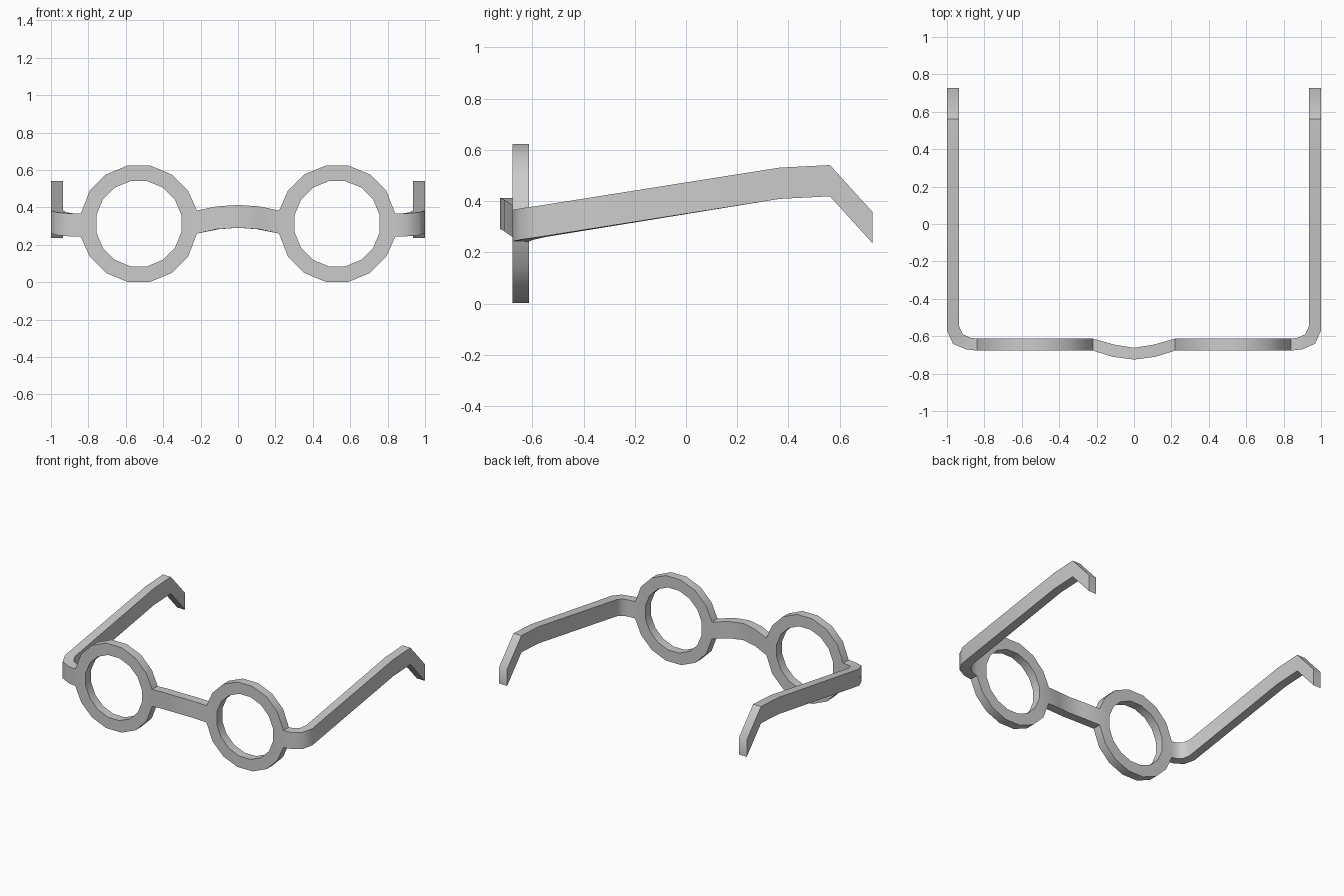
import bpy, bmesh
from math import pi, cos, sin, radians

if "Cube" in bpy.data.objects:
    bpy.data.objects.remove(bpy.data.objects["Cube"])

N = 16
CX, CZ = 0.53, 0.3125
R_OUT, R_IN = 0.3165, 0.232
FRONT, BACK = -0.677, -0.613
H = 0.061                      # half height of temple and bridge

bm = bmesh.new()

def ring_loop(r, y):
    return [bm.verts.new((CX + r * cos((2 * i - 1) * pi / N), y,
                          CZ + r * sin((2 * i - 1) * pi / N))) for i in range(N)]

def section(outer, inner, zc):
    """Vertical rectangle: outer-bottom, outer-top, inner-top, inner-bottom."""
    return [bm.verts.new((x, y, zc + dz)) for (x, y), dz in
            ((outer, -H), (outer, H), (inner, H), (inner, -H))]

def loft(a, b):
    for i in range(4):
        j = (i + 1) % 4
        bm.faces.new((a[i], a[j], b[j], b[i]))

# Lens rim (right half); the wall is left open where temple and bridge join
of, ob = ring_loop(R_OUT, FRONT), ring_loop(R_OUT, BACK)
nf, nb = ring_loop(R_IN, FRONT), ring_loop(R_IN, BACK)
for i in range(N):
    j = (i + 1) % N
    bm.faces.new((of[i], of[j], nf[j], nf[i]))
    bm.faces.new((ob[i], ob[j], nb[j], nb[i]))
    bm.faces.new((nf[i], nf[j], nb[j], nb[i]))
    if i not in (0, N // 2):
        bm.faces.new((of[i], of[j], ob[j], ob[i]))
for v in (of[8], of[9], ob[8], ob[9]):
    v.co.z += 0.009
for v in (of[0], of[1], ob[0], ob[1]):
    v.co.z -= 0.008

# Temple: curved hinge corner, long arm, drooping ear tip
prev = [of[0], of[1], ob[1], ob[0]]
for outer, inner, zc in (
        ((0.90, -0.670), (0.875, -0.608), 0.306),
        ((0.968, -0.640), (0.915, -0.590), 0.312),
        ((1.0, -0.570), (0.936, -0.545), 0.322),
        ((1.0, 0.365), (0.936, 0.365), 0.470),
        ((1.0, 0.562), (0.936, 0.562), 0.480),
        ((1.0, 0.727), (0.936, 0.727), 0.298)):
    cur = section(outer, inner, zc)
    loft(prev, cur)
    prev = cur
bm.faces.new(prev)

# Half of the arched nose bridge
prev = [of[9], of[8], ob[8], ob[9]]
prev = [prev[0], prev[1], prev[2], prev[3]]
if prev[0].co.z > prev[1].co.z:
    prev = [prev[1], prev[0], prev[3], prev[2]]
for outer, inner, zc in (((0.115, -0.710), (0.105, -0.645), 0.344),
                         ((0.0, -0.725), (0.0, -0.662), 0.352)):
    cur = section(outer, inner, zc)
    loft(prev, cur)
    prev = cur

bmesh.ops.recalc_face_normals(bm, faces=bm.faces[:])
mesh = bpy.data.meshes.new("spectacle_frame")
bm.to_mesh(mesh)
bm.free()
frame = bpy.data.objects.new("spectacle_frame", mesh)
bpy.context.collection.objects.link(frame)

# Mirror to the other side, then shade with sharp edges kept
bpy.context.view_layer.objects.active = frame
frame.select_set(True)
mirror = frame.modifiers.new("mirror", 'MIRROR')
mirror.use_clip = True
bpy.ops.object.modifier_apply(modifier=mirror.name)
bpy.ops.object.shade_smooth_by_angle(angle=radians(46))
